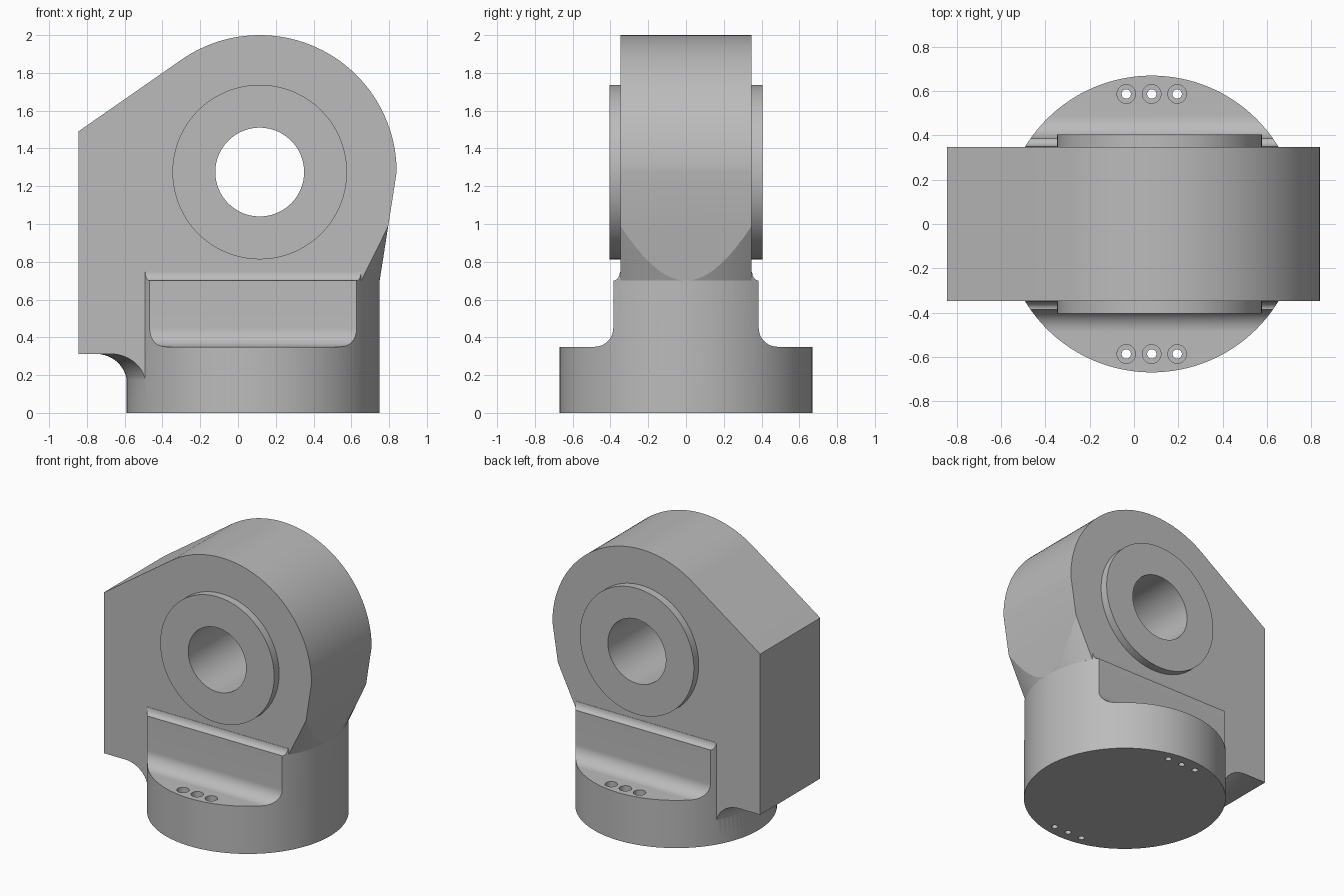
import bpy, bmesh
from math import sin, cos, pi, radians
from mathutils import Matrix

cube = bpy.data.objects.get("Cube")
if cube:
    bpy.data.objects.remove(cube, do_unlink=True)

grey = bpy.data.materials.new("cast_grey")
grey.use_nodes = True
colour = (0.5, 0.5, 0.5, 1)
grey.diffuse_color = colour
grey.node_tree.nodes["Principled BSDF"].inputs["Base Color"].default_value = colour

AXIS_X = 0.08          # vertical axis of the round base
BASE_R = 0.67
EYE = (0.115, 1.275)   # centre of the bore in x, z
EYE_R = 0.725
SLAB = 0.348           # half thickness of the head


def finish(name, bm):
    bmesh.ops.recalc_face_normals(bm, faces=bm.faces)
    mesh = bpy.data.meshes.new(name)
    bm.to_mesh(mesh)
    bm.free()
    mesh.materials.append(grey)
    ob = bpy.data.objects.new(name, mesh)
    bpy.context.collection.objects.link(ob)
    return ob


def arc(cx, cz, rx, rz, start, end, n=16):
    angles = [radians(start + (end - start) * i / n) for i in range(n + 1)]
    return [(cx + rx * cos(a), cz + rz * sin(a)) for a in angles]


def loft(name, rings, closed=False):
    """Skin matching rings of points and cap both ends."""
    bm = bmesh.new()
    rows = [[bm.verts.new(p) for p in ring] for ring in rings]
    n = len(rows[0])
    for a, b in zip(rows, rows[1:]):
        for i in range(n):
            j = (i + 1) % n
            bm.faces.new((a[i], a[j], b[j], b[i]))
    bm.faces.new(rows[0])
    bm.faces.new(rows[-1])
    return finish(name, bm)


def sweep(name, profile, start, end, n=40):
    """Revolve a closed (radius, z) profile part way about the base axis."""
    rings = []
    for i in range(n + 1):
        a = radians(start + (end - start) * i / n)
        rings.append([(AXIS_X + r * cos(a), r * sin(a), z) for r, z in profile])
    return loft(name, rings)


def cylinder(name, radius, low, high, centre, axis="Z", n=128):
    bm = bmesh.new()
    bmesh.ops.create_cone(bm, cap_ends=True, segments=n, radius1=radius,
                          radius2=radius, depth=high - low)
    bmesh.ops.translate(bm, verts=bm.verts, vec=(0, 0, (low + high) / 2))
    if axis == "Y":
        bm.transform(Matrix.Rotation(-pi / 2, 4, "X"))
    bm.transform(Matrix.Translation(centre))
    return finish(name, bm)


def combine(target, tool, operation):
    mod = target.modifiers.new(operation, "BOOLEAN")
    mod.operation, mod.solver, mod.object = operation, "EXACT", tool
    bpy.context.view_layer.objects.active = target
    bpy.ops.object.modifier_apply(modifier=mod.name)
    bpy.data.objects.remove(tool, do_unlink=True)


# Round base, narrowed to a filleted neck by a stepped block
body = cylinder("bracket_body", BASE_R, 0, 0.8, (AXIS_X, 0, 0))
side = [(0.8, -0.1), (0.8, 0.35)]
side += arc(0.485, 0.45, 0.1, 0.1, 270, 180)
side += arc(0.385, 0.75, 0.035, 0.05, 270, 184)
outline = side + [(-y, z) for y, z in reversed(side)]
combine(body, loft("neck_block", [[(x, y, z) for y, z in outline] for x in (-1, 1)]),
        "INTERSECT")

# Head slab with a round eye, a sloping shoulder and a tapered side
profile = [(0.5, 0.1), (-0.845, 0.1), (-0.845, 1.49)]
profile += arc(*EYE, EYE_R, EYE_R, 125, 0, 48)
profile += [(0.75, 0.70), (0.5, 0.70)]
head = loft("head", [[(x, y, z) for x, z in profile] for y in (-SLAB, SLAB)])

# Conical trim that blends the head into the base
flare = 0.433
trim = [(BASE_R - flare * 0.1, 0.6), (BASE_R + flare * 0.8, 1.5), (2, 1.5), (2, 0.6)]
combine(head, sweep("flare_cutter", trim, -60, 60), "DIFFERENCE")

# Concave fillet under the overhang
under = [(0.667, 0), (0.667, 0.15)]
under += arc(0.83, 0.15, 0.163, 0.162, 180, 90) + [(2, 0.312), (2, 0)]
combine(head, sweep("overhang_cutter", under, 120, 240), "DIFFERENCE")
combine(body, head, "UNION")

# Raised boss on both faces and the bore through it
eye_centre = (EYE[0], 0, EYE[1])
combine(body, cylinder("boss", 0.462, -0.405, 0.405, eye_centre, "Y"), "UNION")
combine(body, cylinder("bore", 0.235, -1, 1, eye_centre, "Y", 96), "DIFFERENCE")

# Counterbored mounting holes, three on each flange
for y in (-0.587, 0.587):
    for dx in (-0.115, 0, 0.115):
        spot = (AXIS_X + dx, y, 0)
        combine(body, cylinder("hole", 0.021, -0.2, 0.5, spot, n=32), "DIFFERENCE")
        combine(body, cylinder("counterbore", 0.042, 0.31, 0.5, spot, n=32), "DIFFERENCE")

bpy.ops.object.select_all(action="DESELECT")
body.select_set(True)
bpy.context.view_layer.objects.active = body
bpy.ops.object.shade_smooth_by_angle(angle=radians(12))
